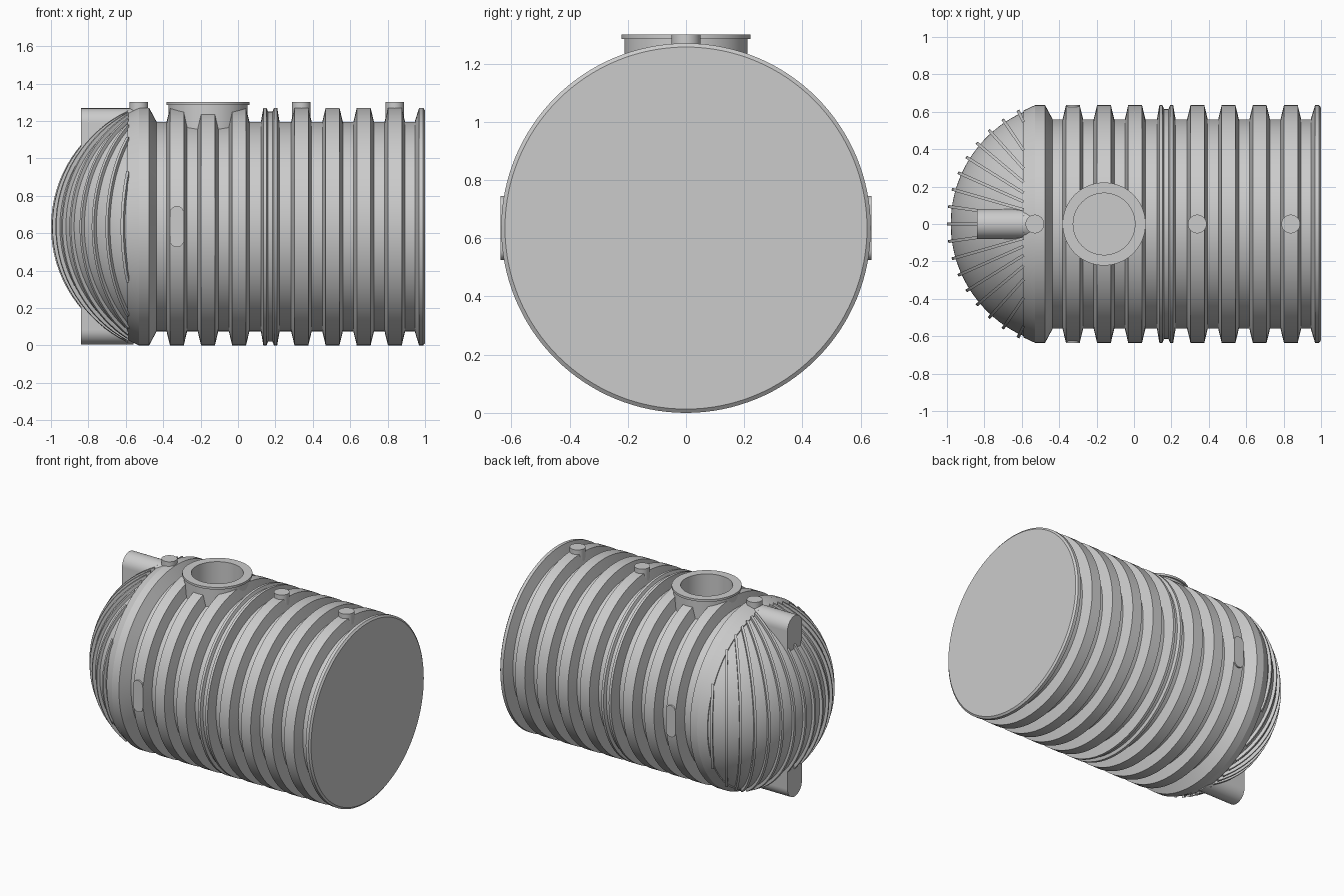
import bpy, bmesh
from math import radians, cos, sin, acos, pi, sqrt
from mathutils import Matrix, Vector

if "Cube" in bpy.data.objects:
    bpy.data.objects.remove(bpy.data.objects["Cube"], do_unlink=True)

grey = bpy.data.materials.new("tank_grey")
grey.use_nodes = True
grey.diffuse_color = (0.6, 0.6, 0.6, 1)
grey.node_tree.nodes["Principled BSDF"].inputs["Base Color"].default_value = (0.6, 0.6, 0.6, 1)

AXIS = 0.635          # height of the tank axis, also its crest radius
VALLEY = 0.56         # radius between ribs
DOME_X, DOME_R = -0.324, 0.656
RIM_X = -0.59         # where the dome meets the body


def finish(name, bm):
    bmesh.ops.recalc_face_normals(bm, faces=bm.faces)
    mesh = bpy.data.meshes.new(name)
    bm.to_mesh(mesh)
    bm.free()
    mesh.materials.append(grey)
    obj = bpy.data.objects.new(name, mesh)
    bpy.context.collection.objects.link(obj)
    return obj


def smooth(obj):
    bpy.ops.object.select_all(action="DESELECT")
    obj.select_set(True)
    bpy.context.view_layer.objects.active = obj
    bpy.ops.object.shade_smooth_by_angle(angle=radians(25))


def lathe(name, points, axis, center, steps, closed=False):
    """Spin a profile of 3D points around an axis."""
    bm = bmesh.new()
    verts = [bm.verts.new(p) for p in points]
    pairs = list(zip(verts, verts[1:])) + ([(verts[-1], verts[0])] if closed else [])
    edges = [bm.edges.new(p) for p in pairs]
    bmesh.ops.spin(bm, geom=verts + edges, cent=center, axis=axis,
                   angle=2 * pi, steps=steps, use_merge=False)
    bmesh.ops.remove_doubles(bm, verts=bm.verts, dist=1e-5)
    return finish(name, bm)


def prism(name, points, vector, matrix=Matrix()):
    """Extrude a flat outline along a vector."""
    bm = bmesh.new()
    face = bm.faces.new([bm.verts.new(p) for p in points])
    out = bmesh.ops.extrude_face_region(bm, geom=[face])
    moved = [v for v in out["geom"] if isinstance(v, bmesh.types.BMVert)]
    bmesh.ops.translate(bm, verts=moved, vec=vector)
    bm.transform(matrix)
    obj = finish(name, bm)
    smooth(obj)
    return obj


def stadium(radius, low, high, n=16):
    """Upright slot outline as (across, height) pairs."""
    top = [(radius * cos(pi * i / n), high - radius + radius * sin(pi * i / n)) for i in range(n + 1)]
    return top + [(-a, low + high - z) for a, z in top]


# ribbed tank body with domed end
profile = []
for i in range(21):
    a = acos((DOME_X - RIM_X) / DOME_R) * i / 20
    profile.append((DOME_X - DOME_R * cos(a), DOME_R * sin(a)))
profile += [(RIM_X, 0.607), (-0.53, AXIS), (-0.475, AXIS), (-0.435, VALLEY)]
for k in range(8):
    x = -0.327 + k * 0.1665
    if k == 3:    # narrow double joint rib
        profile += [(x - 0.05, VALLEY), (x - 0.037, AXIS), (x - 0.02, AXIS), (x - 0.012, 0.615),
                    (x + 0.012, 0.615), (x + 0.02, AXIS), (x + 0.037, AXIS), (x + 0.05, VALLEY)]
    else:
        profile += [(x - 0.055, VALLEY), (x - 0.037, AXIS), (x + 0.037, AXIS), (x + 0.055, VALLEY)]
profile += [(0.945, VALLEY), (0.968, AXIS), (0.99, AXIS), (1.0, 0.622), (1.0, 0)]
body = lathe("tank_body", [(x, 0, AXIS + r) for x, r in profile], (1, 0, 0), (0, 0, AXIS), 128)

# access opening cut through the top
NECK_X = -0.16
bm = bmesh.new()
bmesh.ops.create_cone(bm, cap_ends=True, segments=64, radius1=0.168, radius2=0.168, depth=0.5,
                      matrix=Matrix.Translation((NECK_X, 0, 1.25)))
cutter = finish("opening_cutter", bm)
cutter.hide_render = True
cut = body.modifiers.new("opening", "BOOLEAN")
cut.operation = "DIFFERENCE"
cut.solver = "EXACT"
cut.object = cutter
smooth(body)
bpy.ops.object.modifier_apply(modifier=cut.name)
bpy.data.objects.remove(cutter, do_unlink=True)
smooth(body)

# access neck with flange
ring = [(0.165, 0.99), (0.165, 1.3), (0.222, 1.3), (0.222, 1.285), (0.212, 1.285), (0.212, 0.99)]
smooth(lathe("access_neck", [(NECK_X + r, 0, z) for r, z in ring], (0, 0, 1), (NECK_X, 0, 0), 64, True))

# small round caps along the top
for i, x in enumerate((-0.53, 0.338, 0.838)):
    bm = bmesh.new()
    bmesh.ops.create_cone(bm, cap_ends=True, segments=32, radius1=0.05, radius2=0.05, depth=0.1,
                          matrix=Matrix.Translation((x, 0, 1.25)))
    smooth(finish(f"top_cap_{i + 1}", bm))

# rounded pads on both sides of the first rib
for side, s in (("left", 1), ("right", -1)):
    prism(f"side_pad_{side}", [(-0.327 + a, s * 0.58, z) for a, z in stadium(0.037, 0.525, 0.745)],
          (0, s * 0.057, 0))

# upright slot block forming the upper and lower stubs on the dome
prism("dome_stubs", [(-0.84, a, z) for a, z in stadium(0.08, 0.005, 1.268)], (0.28, 0, 0))

# fins fanned around the dome
FIN_R, THICK = 0.676, 0.016
for k in range(-8, 9):
    turn = radians(8 * k)
    reach = acos((DOME_X - RIM_X) / (FIN_R * cos(turn)))
    arc = [reach * (2 * i / 32 - 1) for i in range(33)]
    outline = [(-FIN_R * cos(t), -THICK / 2, FIN_R * sin(t)) for t in arc]
    place = Matrix.Translation((DOME_X, 0, AXIS)) @ Matrix.Rotation(turn, 4, "Z")
    prism(f"dome_fin_{k + 9}", outline, (0, THICK, 0), place)
